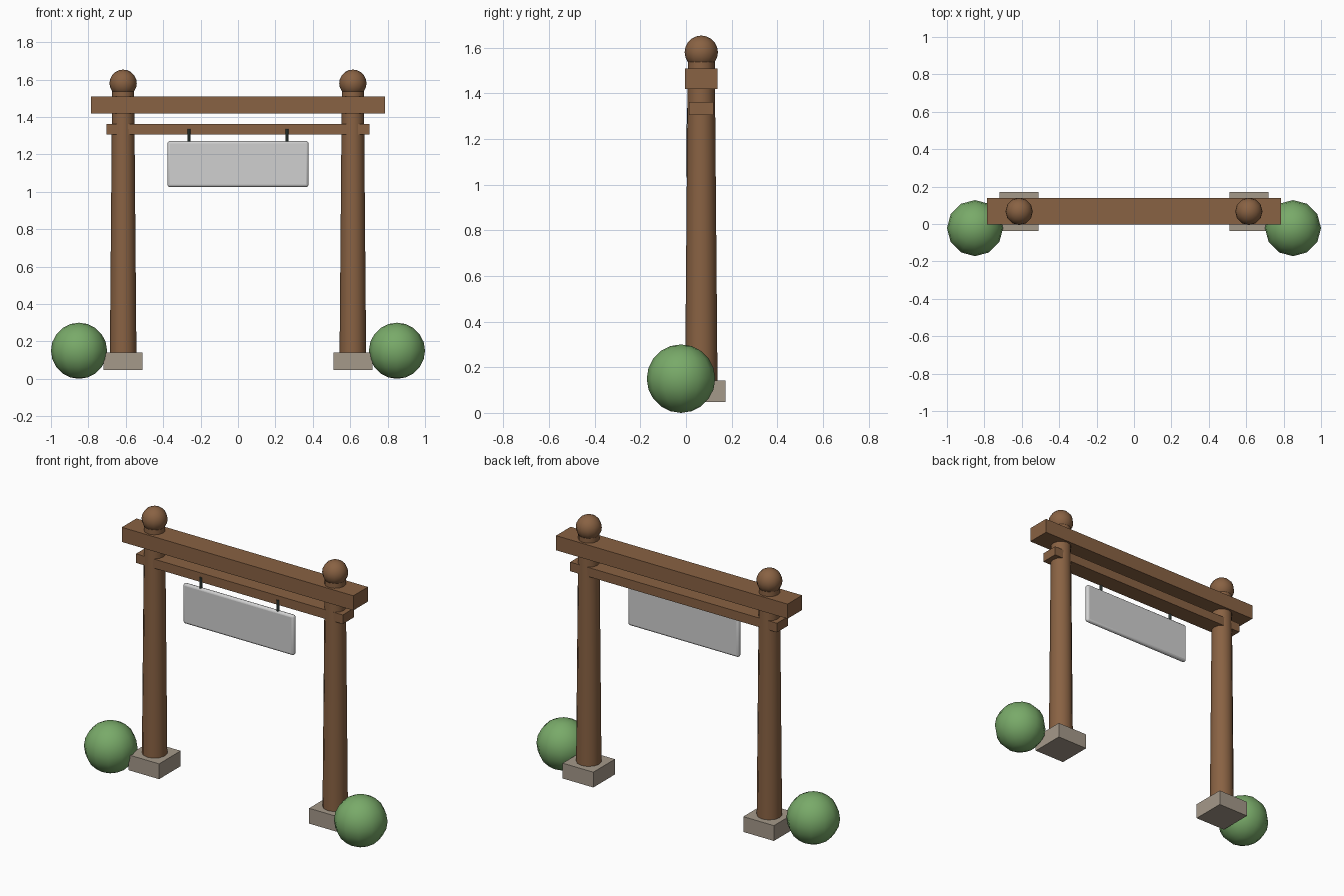
import bpy, math

if "Cube" in bpy.data.objects:
    bpy.data.objects.remove(bpy.data.objects["Cube"])

def material(name, rgb):
    m = bpy.data.materials.new(name)
    m.diffuse_color = (*rgb, 1)
    m.use_nodes = True
    m.node_tree.nodes["Principled BSDF"].inputs["Base Color"].default_value = m.diffuse_color
    return m

wood = material("brown_wood", (0.25, 0.122, 0.056))
stone = material("grey_stone", (0.376, 0.319, 0.254))
green = material("leaf_green", (0.19, 0.402, 0.141))
pale = material("pale_sign", (0.63, 0.63, 0.63))
dark = material("dark_metal", (0.03, 0.045, 0.04))

YC = 0.067  # depth of the gate's centre plane

def finish(name, mat, smooth=False):
    ob = bpy.context.object
    ob.name = name
    ob.data.materials.append(mat)
    if smooth:
        bpy.ops.object.shade_smooth_by_angle(angle=math.radians(45))
    return ob

def box(name, mat, centre, size):
    bpy.ops.mesh.primitive_cube_add(size=1, location=centre)
    bpy.context.object.scale = size
    bpy.ops.object.transform_apply(location=False, rotation=False, scale=True)
    return finish(name, mat)

def column(name, mat, x, y, z0, z1, r0, r1, sides):
    bpy.ops.mesh.primitive_cone_add(vertices=sides, radius1=r0, radius2=r1,
                                    depth=z1 - z0, location=(x, y, (z0 + z1) / 2))
    return finish(name, mat, True)

def ball(name, mat, centre, r, segments, rings):
    bpy.ops.mesh.primitive_uv_sphere_add(segments=segments, ring_count=rings,
                                         radius=r, location=centre)
    return finish(name, mat, True)

# Everything that repeats left and right
for side, s in (("left", -1), ("right", 1)):
    x = s * 0.614
    box(side + "_footing", stone, (x, YC, 0.094), (0.208, 0.21, 0.094))
    column(side + "_post", wood, x, YC, 0.135, 1.545, 0.071, 0.059, 12)
    ball(side + "_finial", wood, (x, YC, 1.58), 0.073, 12, 10)
    ball(side + "_bush", green, (s * 0.85, -0.022, 0.15), 0.15, 12, 10)
    column(side + "_hanger", dark, s * 0.262, 0.014, 1.255, 1.335, 0.009, 0.009, 8)

# Crossbeams
box("top_beam", wood, (0, YC, 1.463), (1.574, 0.142, 0.09))
box("lower_beam", wood, (0, YC, 1.333), (1.406, 0.107, 0.056))

# Hanging sign with rounded edges
sign = box("hanging_sign", pale, (0, 0.015, 1.148), (0.754, 0.028, 0.246))
bevel = sign.modifiers.new("round_edges", "BEVEL")
bevel.width = 0.013
bevel.segments = 3
bpy.ops.object.shade_smooth_by_angle(angle=math.radians(40))
